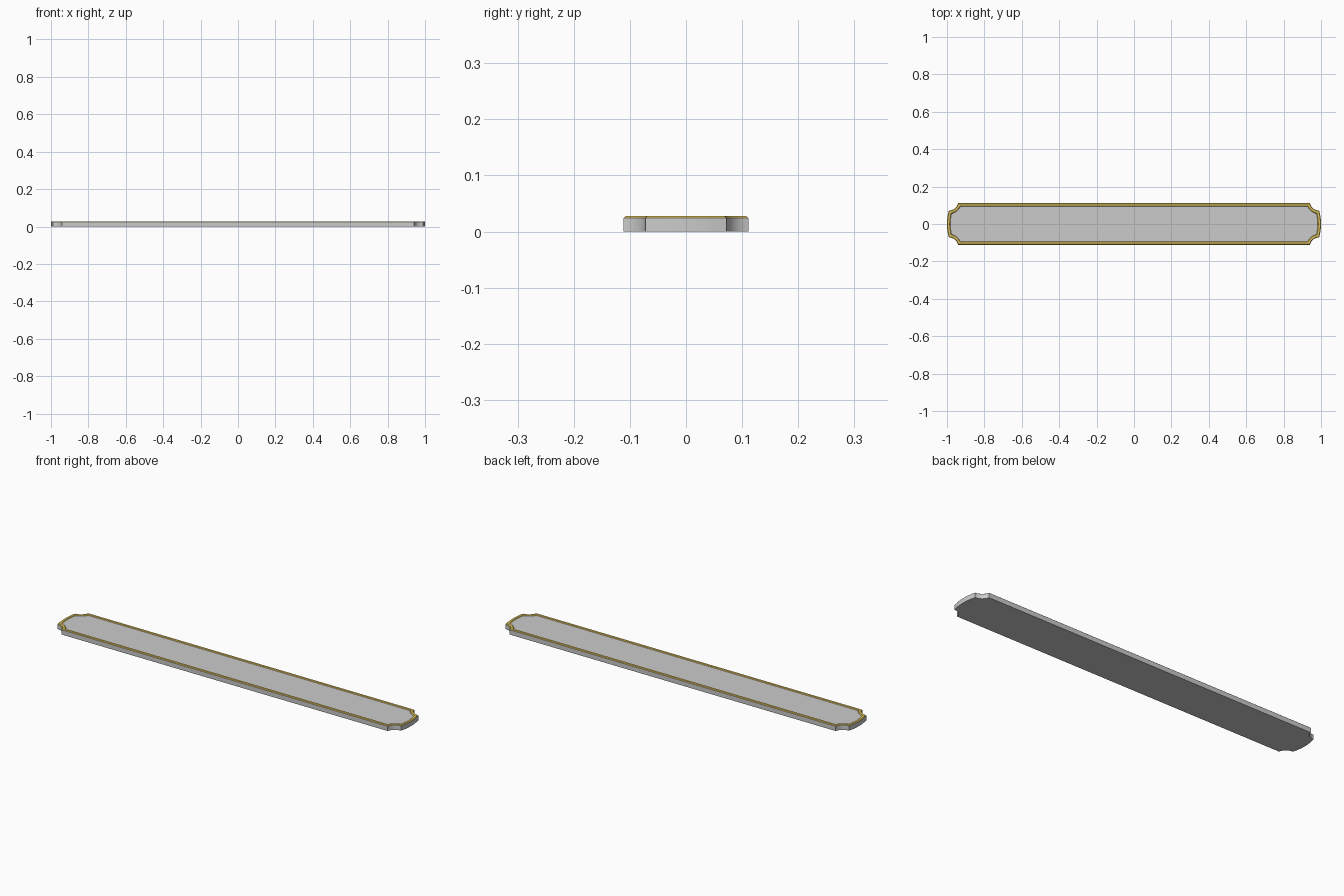
import bpy, bmesh, math
from mathutils import Vector

if "Cube" in bpy.data.objects:
    bpy.data.objects.remove(bpy.data.objects["Cube"])

HALF_W = 0.111      # half width of the plaque
RIM_Z = 0.0245      # body height where the rim starts
TOP_Z = 0.0275


def plaque_outline():
    # one quarter: scooped corner, then gently bowed end
    cx, cy, r = 0.99, 0.122, 0.05
    a0, a1 = math.radians(192.7), math.radians(270)
    quarter = []
    for i in range(11):
        a = a0 + (a1 - a0) * i / 10
        quarter.append((cx + r * math.cos(a), cy + r * math.sin(a)))
    quarter += [(1 - 0.01 * t * t, 0.072 * t) for t in (0.75, 0.5, 0.25)]
    right = quarter + [(1.0, 0.0)] + [(x, -y) for x, y in reversed(quarter)]
    left = [(-x, -y) for x, y in right]
    pts = right + left
    return [Vector(p) for p in reversed(pts)]      # counter-clockwise


def inset(pts, d):
    # mitred inward offset of a closed counter-clockwise outline
    out = []
    for i, p in enumerate(pts):
        e1 = (p - pts[i - 1]).normalized()
        e2 = (pts[(i + 1) % len(pts)] - p).normalized()
        n1, n2 = Vector((-e1.y, e1.x)), Vector((-e2.y, e2.x))
        out.append(p + (n1 + n2) * (d / (1 + n1.dot(n2))))
    return out


def loft(name, profile, caps, color=None):
    # sweep (inset, height) profile points round the outline
    base = plaque_outline()
    bm = bmesh.new()
    rings = [[bm.verts.new((p.x, p.y, z)) for p in inset(base, d)]
             for d, z in profile]
    n = len(base)
    for a, b in zip(rings, rings[1:]):
        for i in range(n):
            j = (i + 1) % n
            bm.faces.new((a[i], a[j], b[j], b[i]))
    if caps:
        bm.faces.new(list(reversed(rings[0])))
        bm.faces.new(rings[-1])
    mesh = bpy.data.meshes.new(name)
    bm.to_mesh(mesh)
    bm.free()
    obj = bpy.data.objects.new(name, mesh)
    bpy.context.collection.objects.link(obj)
    if color:
        mat = bpy.data.materials.new(name + "_colour")
        mat.diffuse_color = color
        mat.use_nodes = True
        mat.node_tree.nodes["Principled BSDF"].inputs["Base Color"].default_value = mat.diffuse_color
        mesh.materials.append(mat)
    bpy.ops.object.select_all(action='DESELECT')
    obj.select_set(True)
    bpy.context.view_layer.objects.active = obj
    bpy.ops.object.shade_smooth_by_angle(angle=math.radians(25))
    return obj


# grey body, its top is the recessed panel inside the rim
loft("plaque_body", [(0, 0), (0, RIM_Z), (0.018, RIM_Z)], True)

# thin gold moulding around the top edge
loft("gold_rim", [(0, RIM_Z), (0.0035, TOP_Z), (0.0145, TOP_Z), (0.018, RIM_Z)],
     False, (0.75, 0.55, 0.12, 1))
